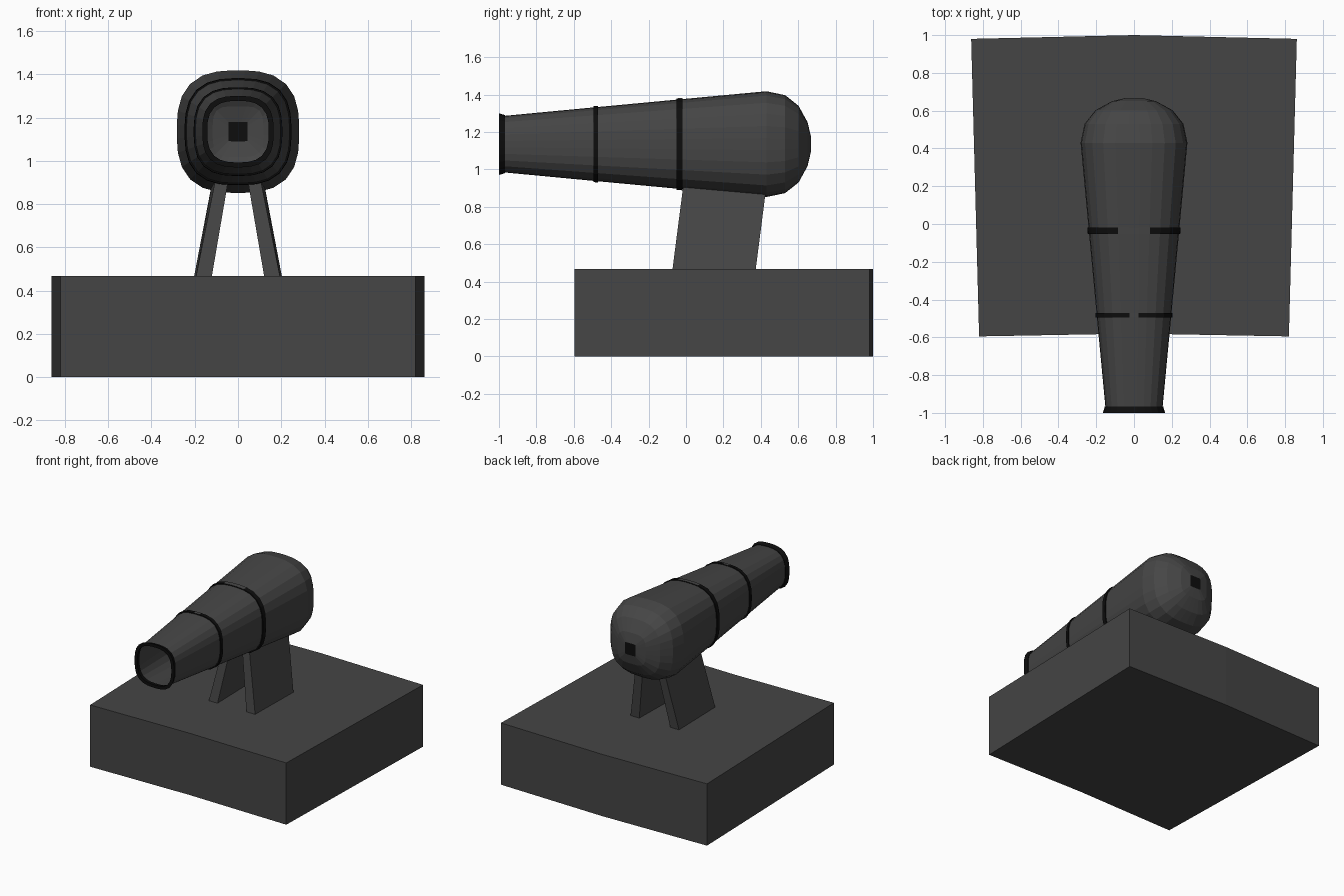
import bpy, bmesh, math

if "Cube" in bpy.data.objects:
    bpy.data.objects.remove(bpy.data.objects["Cube"])

SIDES, AXIS_Z = 28, 1.135


def material(name, v):
    m = bpy.data.materials.new(name)
    m.diffuse_color = (v, v, v, 1)
    m.use_nodes = True
    m.node_tree.nodes["Principled BSDF"].inputs["Base Color"].default_value = m.diffuse_color
    return m


IRON = material("dark_iron", 0.06)
BLACK = material("black", 0.004)


def finish(name, bm, mats):
    me = bpy.data.meshes.new(name)
    bm.to_mesh(me)
    bm.free()
    for m in mats:
        me.materials.append(m)
    ob = bpy.data.objects.new(name, me)
    bpy.context.collection.objects.link(ob)
    return ob


def squircle(r, n):
    """Rounded-square outline as (x, z) points."""
    pts = []
    for i in range(SIDES):
        a = 2 * math.pi * (i + 0.5) / SIDES
        c, s = math.cos(a), math.sin(a)
        k = r / (abs(c) ** n + abs(s) ** n) ** (1 / n)
        pts.append((c * k, s * k))
    return pts


def loft(rings, closed=False):
    """Skin rounded-square rings given as (y, radius, exponent)."""
    bm = bmesh.new()
    loops = [[bm.verts.new((x, y, AXIS_Z + z)) for x, z in squircle(r, n)]
             for y, r, n in rings]
    pairs = list(zip(loops, loops[1:]))
    if closed:
        pairs.append((loops[-1], loops[0]))
    for a, b in pairs:
        for i in range(SIDES):
            j = (i + 1) % SIDES
            bm.faces.new((a[i], a[j], b[j], b[i]))
    if closed:
        bmesh.ops.recalc_face_normals(bm, faces=bm.faces)
    return bm, loops


def barrel_radius(y):
    return 0.152 + (y + 0.97) * 0.0936


# Hollow barrel with rounded breech and a small black vent plate
bm, loops = loft([(-0.985, 0.15, 2.8), (-0.5, barrel_radius(-0.5), 2.8),
                  (-0.04, barrel_radius(-0.04), 2.8), (0.43, 0.283, 2.8),
                  (0.53, 0.262, 2.8), (0.602, 0.205, 2.9),
                  (0.65, 0.117, 4), (0.667, 0.045, 20)])
bmesh.ops.recalc_face_normals(bm, faces=bm.faces)
vent = bm.faces.new(loops[-1])
vent.material_index = 1
vent.normal_update()
if vent.normal.y < 0:
    vent.normal_flip()
up = max(bm.faces, key=lambda f: f.calc_center_median().z)
if up.normal.z < 0:
    bmesh.ops.reverse_faces(bm, faces=[f for f in bm.faces if f is not vent])
finish("barrel", bm, [IRON, BLACK])

# Reinforcing bands, left plain along the top
for name, y, w, gap in (("front_band", -0.483, 0.025, 0.03),
                        ("rear_band", -0.035, 0.034, 0.105)):
    r0, r1 = barrel_radius(y - w / 2), barrel_radius(y + w / 2)
    bm, _ = loft([(y - w / 2, r0 - 0.004, 2.8), (y - w / 2, r0 + 0.007, 2.8),
                  (y + w / 2, r1 + 0.006, 2.8), (y + w / 2, r1 - 0.004, 2.8)], True)
    for f in bm.faces:
        c = f.calc_center_median()
        if abs(c.x) < gap and c.z > AXIS_Z and f.normal.z > 0.7:
            f.material_index = 1
    finish(name, bm, [BLACK, IRON])

# Muzzle rim
bm, _ = loft([(-1, 0.142, 2.8), (-1, 0.165, 2.8),
              (-0.967, 0.155, 2.8), (-0.967, 0.147, 2.8)], True)
finish("muzzle_rim", bm, [BLACK])


def prism(bottom, top):
    bm = bmesh.new()
    a = [bm.verts.new(p) for p in bottom]
    b = [bm.verts.new(p) for p in top]
    bm.faces.new(a)
    bm.faces.new(b)
    for i in range(len(a)):
        j = (i + 1) % len(a)
        bm.faces.new((a[i], a[j], b[j], b[i]))
    bmesh.ops.recalc_face_normals(bm, faces=bm.faces)
    return bm


# Base block with slightly bent front and back
plan = [(-0.82, -0.595), (0, -0.58), (0.82, -0.595), (0.862, 0.98), (0, 1), (-0.862, 0.98)]
finish("base", prism([(x, y, 0) for x, y in plan], [(x, y, 0.467) for x, y in plan]), [IRON])

# Pair of splayed, leaning support legs
for name, s in (("left_leg", -1), ("right_leg", 1)):
    low = [(0.122, -0.073), (0.195, -0.073), (0.204, 0.372), (0.131, 0.372)]
    high = [(0.045, -0.015), (0.105, -0.015), (0.118, 0.43), (0.058, 0.43)]
    finish(name, prism([(s * x, y, 0.46) for x, y in low],
                       [(s * x, y, 0.91) for x, y in high]), [IRON])
